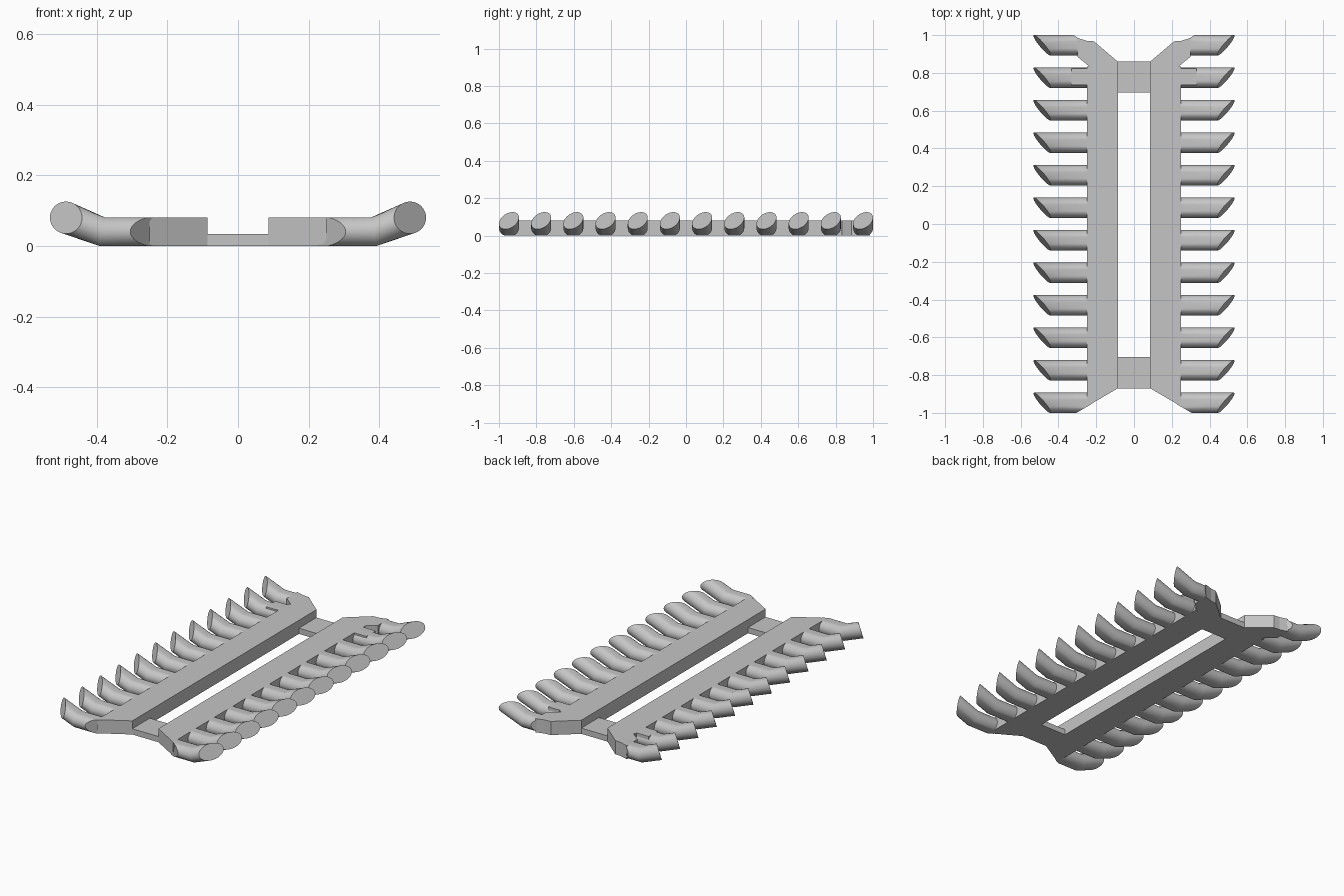
import bpy, bmesh
from math import sin, cos, tan, pi, radians
from mathutils import Vector

cube = bpy.data.objects.get("Cube")
if cube:
    bpy.data.objects.remove(cube, do_unlink=True)

grey = bpy.data.materials.new("plain grey")
grey.use_nodes = True
colour = (0.56, 0.56, 0.56, 1)
grey.diffuse_color = colour
grey.node_tree.nodes["Principled BSDF"].inputs["Base Color"].default_value = colour


def finish(name, bm, mirror=False, smooth=False):
    bmesh.ops.recalc_face_normals(bm, faces=bm.faces[:])
    mesh = bpy.data.meshes.new(name)
    bm.to_mesh(mesh)
    bm.free()
    mesh.materials.append(grey)
    ob = bpy.data.objects.new(name, mesh)
    bpy.context.collection.objects.link(ob)
    if mirror:
        ob.modifiers.new("Mirror", 'MIRROR').use_mirror_merge = False
    if smooth:
        bpy.ops.object.select_all(action='DESELECT')
        ob.select_set(True)
        bpy.context.view_layer.objects.active = ob
        bpy.ops.object.shade_smooth_by_angle(angle=radians(28))
    return ob


def plate(name, outline, z0, z1, mirror=False):
    bm = bmesh.new()
    face = bm.faces.new([bm.verts.new((x, y, z0)) for x, y in outline])
    top = bmesh.ops.extrude_face_region(bm, geom=[face])
    verts = [g for g in top["geom"] if isinstance(g, bmesh.types.BMVert)]
    bmesh.ops.translate(bm, verts=verts, vec=(0, 0, z1 - z0))
    return finish(name, bm, mirror)


HEIGHT = 0.081
MID = HEIGHT / 2
INNER, OUTER = 0.086, 0.25

# Long side rails with an angled front end and a forked arm at the back
plate("side_rails", [
    (INNER, -0.87), (OUTER, -0.966), (OUTER, 0.835), (0.238, 0.835),
    (0.30, 0.886), (0.30, 0.985), (0.25, 0.97), (0.212, 0.967), (INNER, 0.86)],
    0, HEIGHT, mirror=True)

# Thin bridges joining the rails
for name, y0, y1 in (("front_bridge", -0.87, -0.705), ("back_bridge", 0.695, 0.86)):
    plate(name, [(-INNER, y0), (INNER, y0), (INNER, y1), (-INNER, y1)], 0, 0.034)

# Flat pads at the roots of the second pegs from the back
plate("peg_pads", [(0.24, 0.735), (0.33, 0.735), (0.33, 0.822), (0.24, 0.822)],
      0.035, HEIGHT, mirror=True)

# Upturned oval pegs with slanted tips
COUNT, SIDES = 12, 40
WIDE, TALL = 0.0535, 0.0455
TILT = radians(21)
LAST = 1 - WIDE
axis = Vector((cos(TILT), 0, sin(TILT)))
up = Vector((-sin(TILT), 0, cos(TILT)))
side = Vector((0, 1, 0)) + 0.85 * axis
tip = Vector((0.487, 0, 0.08))


def peg(bm, index):
    yc = -LAST + 2 * LAST * index / (COUNT - 1)
    rings = [[], [], []]
    for i in range(SIDES):
        a = 2 * pi * i / SIDES
        dy, dz = WIDE * cos(a), TALL * sin(a)
        flat = max(-MID, min(MID, dz))
        root = 0.22
        if index == 0:
            root = max(root, 0.305 - 1.72 * (dy + WIDE))
        elif index == COUNT - 1:
            root = max(root, 0.32 - 1.5 * (WIDE - dy))
        end = tip + side * dy + up * dz
        points = ((root, dy, MID + flat),
                  (0.385 - flat * tan(TILT / 2), dy, MID + flat), end)
        for ring, p in zip(rings, points):
            ring.append(bm.verts.new((p[0], p[1] + yc, p[2])))
    for r, s in zip(rings, rings[1:]):
        for i in range(SIDES):
            j = (i + 1) % SIDES
            bm.faces.new((r[i], r[j], s[j], s[i]))
    bm.faces.new(rings[0])
    bm.faces.new(rings[-1])


bm = bmesh.new()
for n in range(COUNT):
    peg(bm, n)
finish("pegs", bm, mirror=True, smooth=True)
